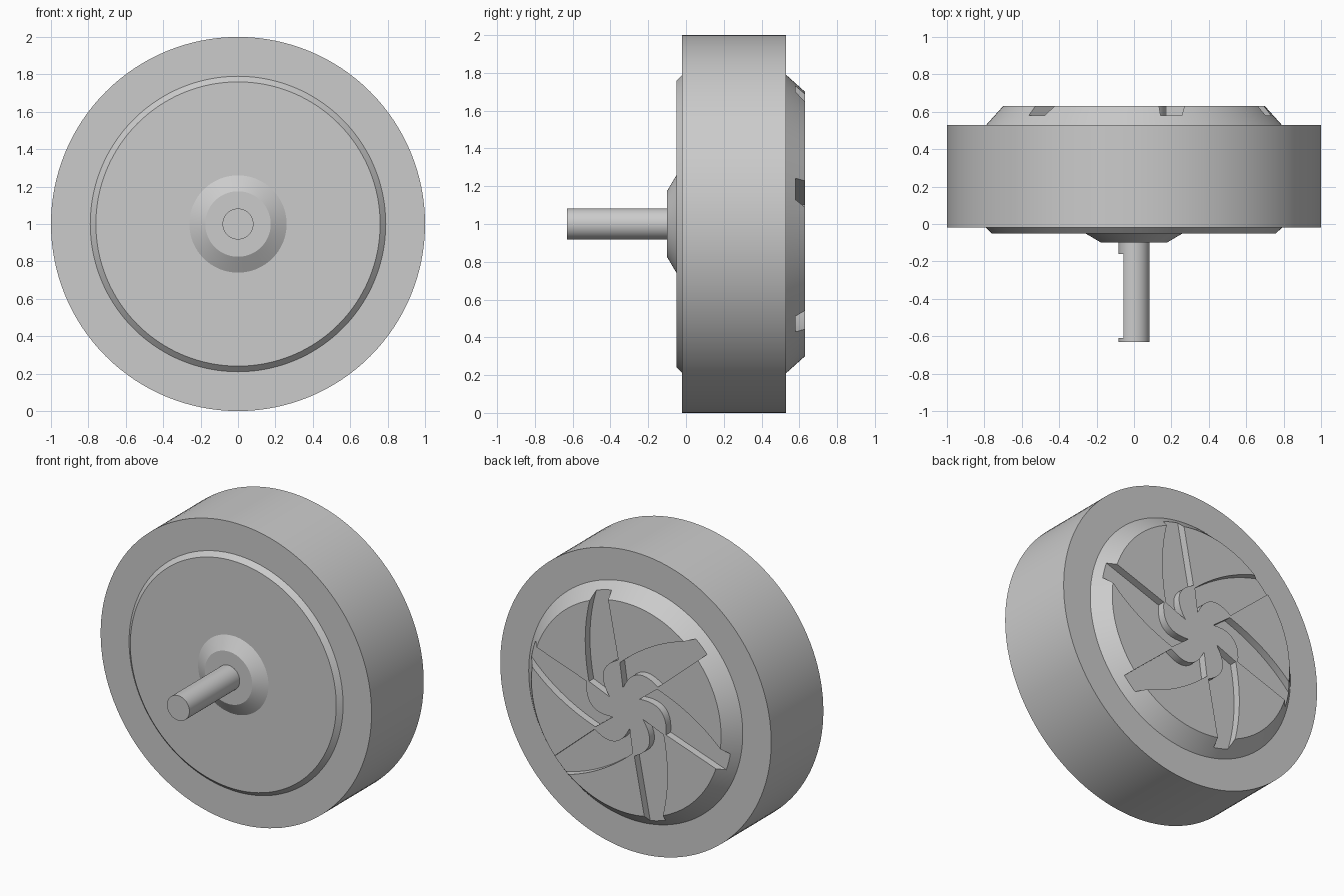
import bpy, bmesh, math
from mathutils import Vector, Matrix
from mathutils.geometry import interpolate_bezier

if "Cube" in bpy.data.objects:
    bpy.data.objects.remove(bpy.data.objects["Cube"])

gray = bpy.data.materials.new("light_gray")
gray.use_nodes = True
gray.diffuse_color = (0.6, 0.6, 0.6, 1)
gray.node_tree.nodes["Principled BSDF"].inputs["Base Color"].default_value = (0.6, 0.6, 0.6, 1)

AXIS = Vector((0, 0, 1))


def finish(bm, name):
    bmesh.ops.recalc_face_normals(bm, faces=bm.faces)
    mesh = bpy.data.meshes.new(name)
    bm.to_mesh(mesh)
    bm.free()
    mesh.materials.append(gray)
    obj = bpy.data.objects.new(name, mesh)
    bpy.context.collection.objects.link(obj)
    return obj


def lathe(name, profile, segments):
    """Solid of revolution about the y axis from (radius, y) points."""
    bm = bmesh.new()
    rings = []
    for r, y in profile:
        rings.append([bm.verts.new(AXIS + Vector((r * math.cos(a), y, r * math.sin(a))))
                      for a in (math.tau * i / segments for i in range(segments))])
    for low, high in zip(rings, rings[1:]):
        for i in range(segments):
            j = (i + 1) % segments
            bm.faces.new((low[i], low[j], high[j], high[i]))
    bm.faces.new(rings[0])
    bm.faces.new(rings[-1])
    return finish(bm, name)


def cut(obj, cutter):
    cutter.hide_render = True
    mod = obj.modifiers.new("cut", 'BOOLEAN')
    mod.object = cutter
    mod.operation = 'DIFFERENCE'
    mod.solver = 'EXACT'
    bpy.context.view_layer.objects.active = obj
    bpy.ops.object.modifier_apply(modifier=mod.name)
    bpy.data.objects.remove(cutter)


def smooth(obj):
    bpy.ops.object.select_all(action='DESELECT')
    obj.select_set(True)
    bpy.context.view_layer.objects.active = obj
    bpy.ops.object.shade_smooth_by_angle(angle=math.radians(25))


def polar(r, degrees):
    a = math.radians(degrees)
    return Vector((r * math.cos(a), r * math.sin(a), 0))


def bend(start, control, end, count):
    """Quadratic curve through a control point."""
    return interpolate_bezier(start, start.lerp(control, 2 / 3), end.lerp(control, 2 / 3), end, count)


# Wheel drum with front plate, front boss and bevelled back plate
drum = lathe("wheel_drum", [(0.175, -0.10), (0.26, -0.05), (0.76, -0.05), (0.79, -0.02), (1, -0.02),
                            (1, 0.53), (0.79, 0.53), (0.70, 0.63)], 128)

# Six swirling vane pockets sunk in the back plate
outer_arc = bend(Vector((0.155, 0.25, 0)), Vector((0.52, 0.253, 0)), Vector((0.80, 0.08, 0)), 16)
hook = bend(polar(0.31, 0), polar(0.33, 38), polar(0.13, 60), 12)
outline = [polar(0.80, 0)] + hook + outer_arc
bm = bmesh.new()
for k in range(6):
    turn = Matrix.Rotation(math.radians(41 + 60 * k), 3, 'Z')
    base = []
    for p in outline:
        q = turn @ p
        base.append(bm.verts.new(AXIS + Vector((-q.x, 0.58, q.y))))
    face = bm.faces.new(base)
    top = bmesh.ops.extrude_face_region(bm, geom=[face])["geom"]
    bmesh.ops.translate(bm, vec=(0, 0.12, 0), verts=[v for v in top if isinstance(v, bmesh.types.BMVert)])
cut(drum, finish(bm, "pocket_cutter"))
smooth(drum)

# Axle with a flat along its right side
axle = lathe("axle_shaft", [(0.083, -0.63), (0.083, -0.09)], 48)
bm = bmesh.new()
bmesh.ops.create_cube(bm, size=1)
bmesh.ops.scale(bm, vec=(0.1, 0.45, 0.3), verts=bm.verts)
bmesh.ops.translate(bm, vec=(-0.105, -0.385, 1), verts=bm.verts)
cut(axle, finish(bm, "flat_cutter"))
smooth(axle)
